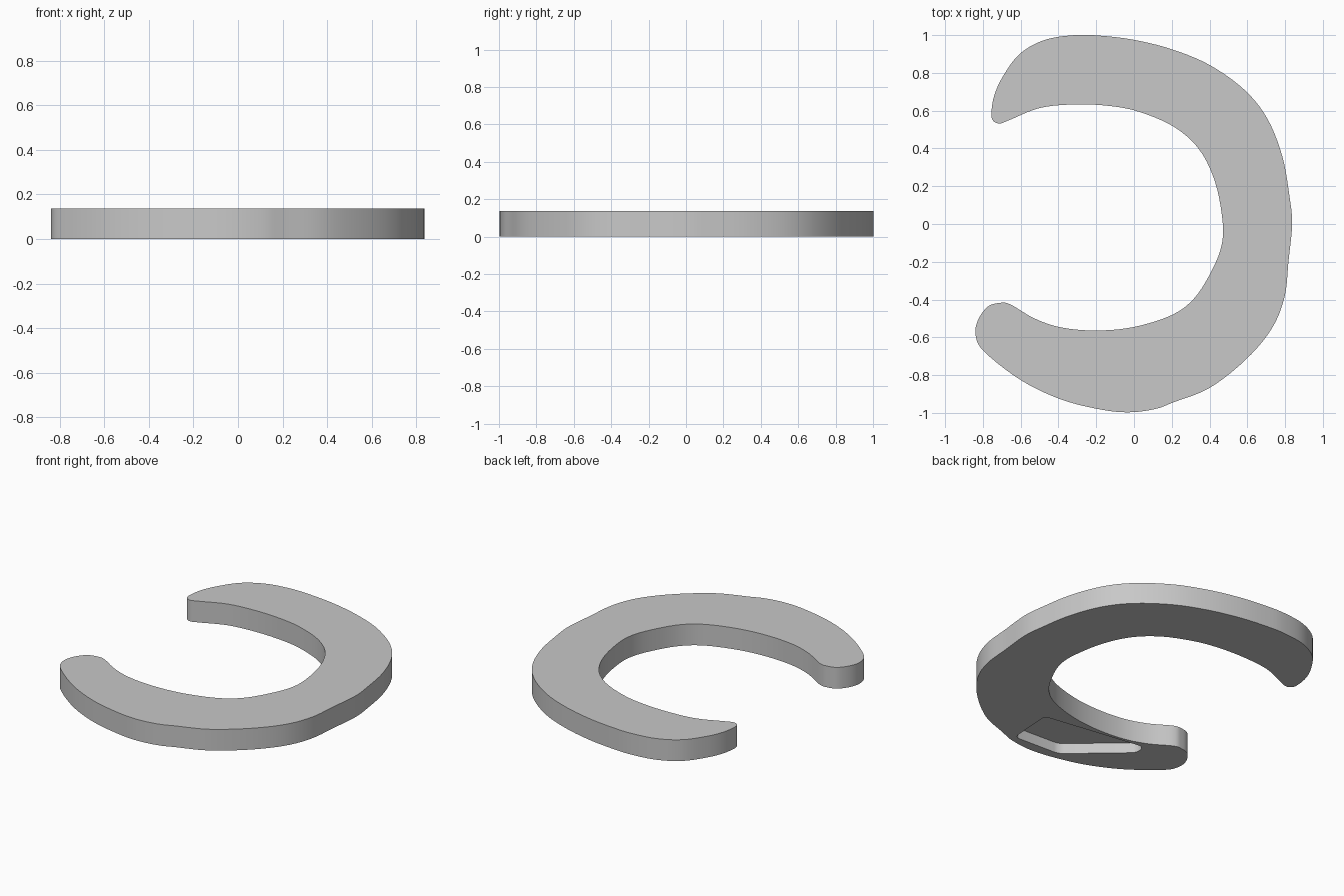
import bpy
import bmesh
import math
from mathutils import Vector

default_cube = bpy.data.objects.get("Cube")
if default_cube:
    bpy.data.objects.remove(default_cube, do_unlink=True)

THICKNESS = 0.137
POCKET_DEPTH = 0.067


def make_material(name, colour):
    material = bpy.data.materials.new(name)
    material.use_nodes = True
    material.diffuse_color = colour
    material.node_tree.nodes["Principled BSDF"].inputs["Base Color"].default_value = colour
    return material


def smooth_loop(points, steps):
    """Closed Catmull-Rom curve through the given points."""
    pts = [Vector(p) for p in points]
    count = len(pts)
    loop = []
    for i in range(count):
        a, b, c, d = (pts[(i + k - 1) % count] for k in range(4))
        for s in range(steps):
            t = s / steps
            loop.append(0.5 * (2 * b + (c - a) * t
                               + (2 * a - 5 * b + 4 * c - d) * t ** 2
                               + (3 * b - a - 3 * c + d) * t ** 3))
    return loop


def make_prism(name, outline, bottom, top, corner_radius=0.0):
    """Extrude a flat outline upward, optionally rounding its upright edges."""
    bm = bmesh.new()
    base = bm.faces.new([bm.verts.new((p[0], p[1], bottom)) for p in outline])
    extruded = bmesh.ops.extrude_face_region(bm, geom=[base])["geom"]
    moved = [v for v in extruded if isinstance(v, bmesh.types.BMVert)]
    bmesh.ops.translate(bm, verts=moved, vec=(0, 0, top - bottom))
    if corner_radius:
        upright = [e for e in bm.edges
                   if abs(e.verts[0].co.z - e.verts[1].co.z) > 0.01]
        bmesh.ops.bevel(bm, geom=upright, offset=corner_radius,
                        segments=6, profile=0.5, affect='EDGES')
    bmesh.ops.recalc_face_normals(bm, faces=bm.faces)
    mesh = bpy.data.meshes.new(name)
    bm.to_mesh(mesh)
    bm.free()
    obj = bpy.data.objects.new(name, mesh)
    bpy.context.collection.objects.link(obj)
    return obj


# Outer edge, from the back tip round to the front tip
outer_edge = [
    (-.755, .59), (-.74, .68), (-.696, .778), (-.606, .9), (-.474, .974),
    (-.315, 1), (-.18, .997), (0, .975), (.2, .925), (.4, .842),
    (.585, .71), (.707, .556), (.786, .355), (.823, .148), (.837, 0),
    (.818, -.196), (.797, -.386), (.728, -.556), (.59, -.72), (.4, -.868),
    (.214, -.942), (.11, -.98), (-.035, -.997), (-.193, -.979),
    (-.394, -.926), (-.6, -.826), (-.791, -.678), (-.838, -.593),
    (-.828, -.513), (-.776, -.439), (-.712, -.418),
]
# Inner edge, from the front tip back to the back tip
inner_edge = [
    (-.654, -.426), (-.527, -.5), (-.384, -.548), (-.198, -.564),
    (0, -.545), (.2, -.482), (.32, -.392), (.41, -.25), (.463, -.116),
    (.469, .016), (.43, .22), (.347, .392), (.214, .513), (.03, .593),
    (-.13, .625), (-.315, .633), (-.5, .614), (-.66, .55), (-.712, .532),
    (-.747, .548),
]
ring = make_prism("open_ring", smooth_loop(outer_edge + inner_edge, 5), 0, THICKNESS)
ring.data.materials.append(make_material("light grey", (0.58, 0.58, 0.58, 1)))

# Shallow pocket in the underside of the front arm
pocket_outline = [(.12, -.94), (.14, -.645), (-.53, -.545), (-.545, -.62), (-.2, -.925)]
cutter = make_prism("pocket_cutter", pocket_outline, -0.1, POCKET_DEPTH, 0.032)
cutter.hide_render = True

bpy.ops.object.select_all(action='DESELECT')
bpy.context.view_layer.objects.active = ring
ring.select_set(True)
cut = ring.modifiers.new("pocket", 'BOOLEAN')
cut.operation = 'DIFFERENCE'
cut.solver = 'EXACT'
cut.object = cutter
bpy.ops.object.modifier_apply(modifier=cut.name)
bpy.data.objects.remove(cutter, do_unlink=True)

bpy.ops.object.shade_smooth_by_angle(angle=math.radians(35))
